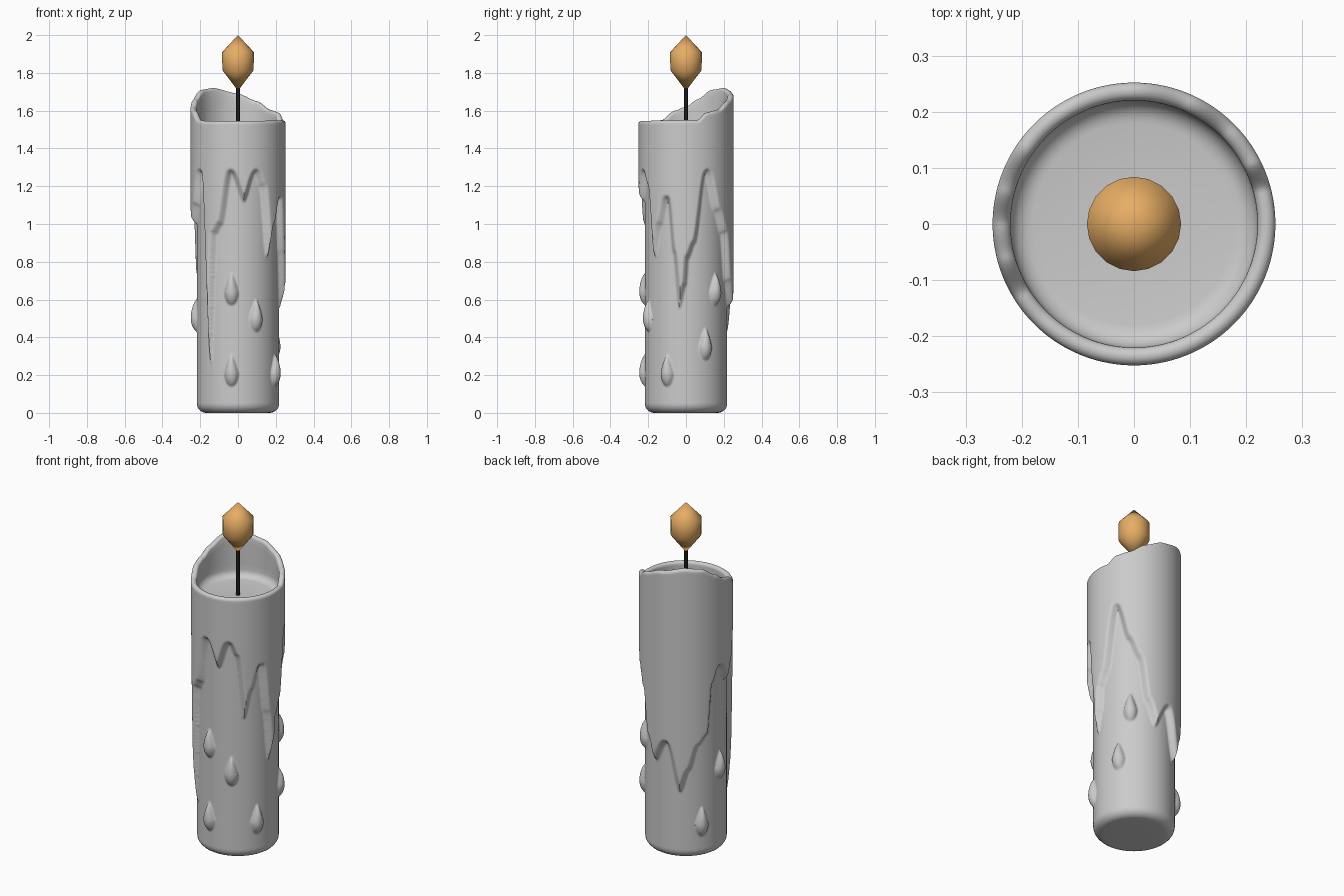
import bpy, bmesh, math
from mathutils import Vector
from mathutils.kdtree import KDTree

if "Cube" in bpy.data.objects:
    bpy.data.objects.remove(bpy.data.objects["Cube"])

N, K = 240, 190                     # columns around, rows up the wall
R_BASE, R_RIM, LIP = 0.218, 0.252, 0.016

# Lower edge of the melted wax: (degrees from the front towards +x, height)
DRIP = [(-40, .27), (-31, .95), (-22, 1.0), (-9, 1.27), (8, 1.12), (23, 1.27), (32, 1.2), (43, .83),
        (55, 1.0), (65, 1.13), (73, .85), (81, .56), (90, .68), (93, .82), (102, .9), (117, 1.27),
        (132, 1.07), (146, .95), (156, .7), (170, .56), (188, .68), (207, .40), (220, .53),
        (232, .67), (246, .73), (253, 1.02), (263, 1.11), (280, 1.0), (292, 1.1), (305, 1.27)]
# Height of the rim around the top
RIM = [(0, 1.545), (105, 1.55), (117, 1.59), (135, 1.605), (155, 1.65), (180, 1.69), (213, 1.72),
       (235, 1.71), (255, 1.66), (270, 1.62), (285, 1.6), (302, 1.55), (315, 1.545)]
# Single drops on the wall: (degrees, height)
DROPS = [(-9, .64), (26, .5), (-9, .21), (63, .21), (118, .35), (135, .64), (270, .5), (238, .2)]


def smooth(t):
    t = max(0.0, min(1.0, t))
    return t * t * (3 - 2 * t)


def around(table, deg, ease=0.5):
    """Periodic eased interpolation of (degrees, value) pairs."""
    start = table[0][0]
    deg = (deg - start) % 360 + start
    pts = table + [(start + 360, table[0][1])]
    for (a, u), (b, v) in zip(pts, pts[1:]):
        if a <= deg <= b:
            t = (deg - a) / (b - a)
            return u + (v - u) * (ease * smooth(t) + (1 - ease) * t)
    return table[0][1]


def polar(deg, r, z):
    a = math.radians(deg)
    return Vector((r * math.sin(a), -r * math.cos(a), z))


# Dense samples of the wax edge, for signed distance
M = 3000
edge = KDTree(M)
for i in range(M):
    d = 360 * i / M
    edge.insert(polar(d, .235, around(DRIP, d, 0.8)), i)
edge.balance()


def wall_radius(deg, z, drip):
    dist = edge.find(polar(deg, .235, z))[2] * (1 if z > drip else -1)
    r = R_BASE + (R_RIM - R_BASE) * smooth((dist + .01) / .036)
    for a, h in DROPS:
        v = z - h
        v = v / .1 if v > 0 else v / .07
        if abs(v) >= 1:
            continue
        u = math.radians((deg - a + 180) % 360 - 180) * .22
        w = .038 * (1 - .55 * max(v, 0))
        q = (u / w) ** 2 + v * v
        if q < 1:
            r = max(r, R_BASE + .032 * (1 - q) ** .75)
    return r


def column(deg):
    """Profile of the candle at one angle, from the foot to the pool of wax."""
    top, drip = around(RIM, deg, 0.6), around(DRIP, deg, 0.8)
    prof = [(.08, 0)]
    for i in range(7):                                   # rounded foot
        a = math.pi / 2 * i / 7
        prof.append((R_BASE - .05 + .05 * math.sin(a), .05 - .05 * math.cos(a)))
    for i in range(K):                                   # wall with drips
        z = .05 + (top - LIP - .05) * i / K
        prof.append((wall_radius(deg, z, drip), z))
    for i in range(9):                                   # rounded lip
        a = math.pi * i / 8
        prof.append((R_RIM - LIP + LIP * math.cos(a), top - LIP + LIP * math.sin(a)))
    inner = R_RIM - 2 * LIP
    for i in range(1, 5):                                # inner wall
        prof.append((inner, top - LIP + (1.50 - top + LIP) * i / 5))
    for i in range(7):                                   # bowl corner
        a = math.pi / 2 * i / 6
        prof.append((inner - .04 + .04 * math.cos(a), 1.50 - .04 * math.sin(a)))
    prof.append((.09, 1.455))
    return prof


def finish(bm, name, angle, color=None):
    bmesh.ops.recalc_face_normals(bm, faces=bm.faces)
    me = bpy.data.meshes.new(name)
    bm.to_mesh(me)
    bm.free()
    ob = bpy.data.objects.new(name, me)
    bpy.context.collection.objects.link(ob)
    if color:
        mat = bpy.data.materials.new(name + "_material")
        mat.diffuse_color = color
        mat.use_nodes = True
        mat.node_tree.nodes["Principled BSDF"].inputs["Base Color"].default_value = mat.diffuse_color
        me.materials.append(mat)
    bpy.ops.object.select_all(action='DESELECT')
    ob.select_set(True)
    bpy.context.view_layer.objects.active = ob
    bpy.ops.object.shade_smooth_by_angle(angle=math.radians(angle))
    return ob


def lathe(name, n, profile_at, z_low, z_high, angle, color=None):
    """Skin n profiles around the axis and close both ends at a pole."""
    bm = bmesh.new()
    cols = []
    for i in range(n):
        deg = 360 * i / n
        cols.append([bm.verts.new(polar(deg, r, z)) for r, z in profile_at(deg)])
    low, high = bm.verts.new((0, 0, z_low)), bm.verts.new((0, 0, z_high))
    for a, b in zip(cols, cols[1:] + cols[:1]):
        for j in range(len(a) - 1):
            bm.faces.new((a[j], b[j], b[j + 1], a[j + 1]))
        bm.faces.new((low, b[0], a[0]))
        bm.faces.new((high, a[-1], b[-1]))
    return finish(bm, name, angle, color)


# Wax body, wick and flame
lathe("candle_wax", N, column, 0, 1.455, 60)
lathe("wick", 12, lambda d: [(.01, 1.44), (.01, 1.73)], 1.44, 1.73, 40, (.01, .01, .01, 1))
lathe("flame", 20, lambda d: [(.083, 1.815), (.084, 1.91)], 1.705, 2.0, 60, (.8, .42, .13, 1))
